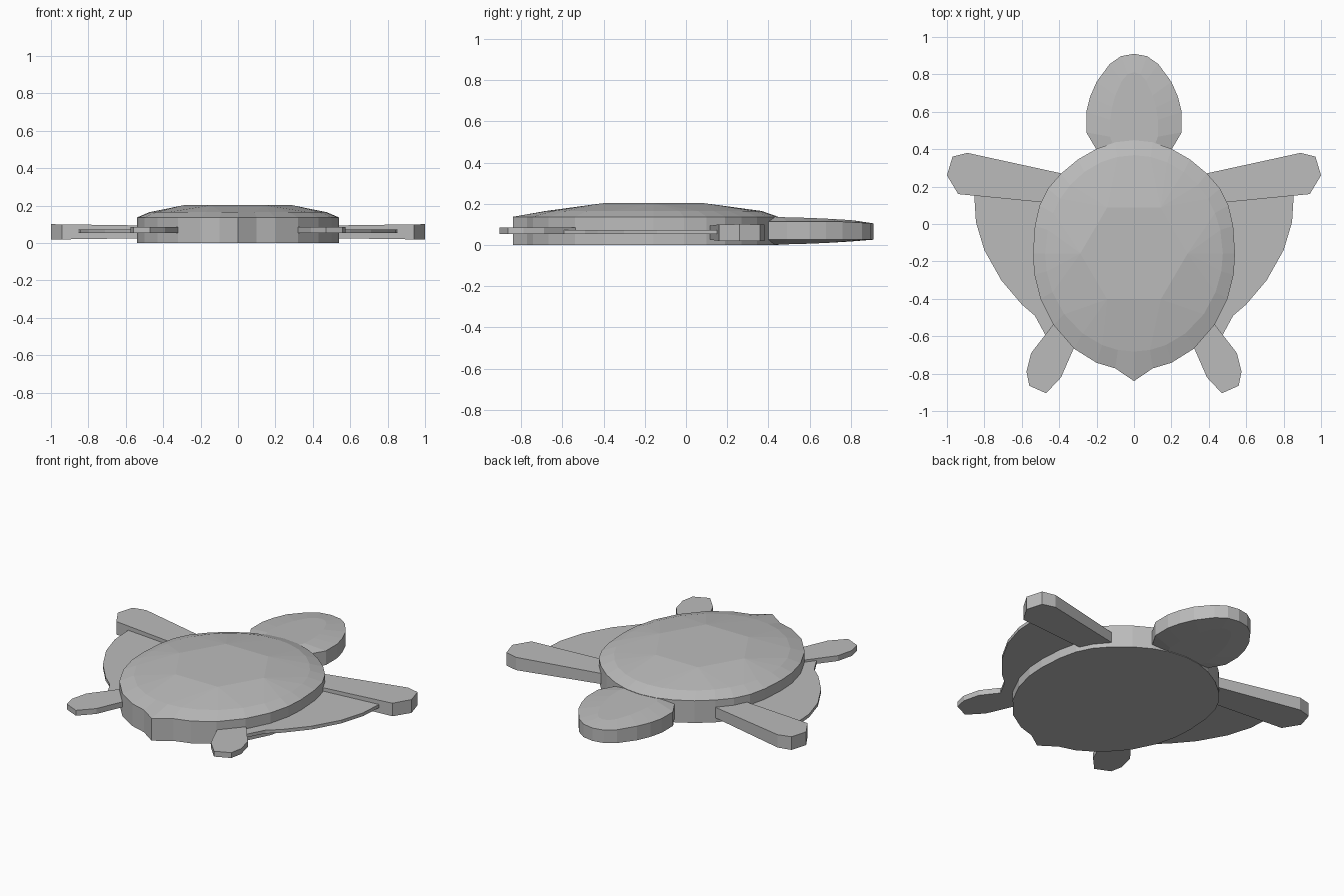
import bpy, bmesh, math

if "Cube" in bpy.data.objects:
    bpy.data.objects.remove(bpy.data.objects["Cube"])

grey = bpy.data.materials.new("light grey")
grey.diffuse_color = (0.5, 0.5, 0.5, 1)
grey.use_nodes = True
grey.node_tree.nodes["Principled BSDF"].inputs["Base Color"].default_value = grey.diffuse_color


def loft(name, rings, mirror=False):
    """Stack closed rings of points, cap both ends, flat shaded."""
    bm = bmesh.new()
    rows = [[bm.verts.new(p) for p in r] for r in rings]
    n = len(rows[0])
    for a, b in zip(rows, rows[1:]):
        for i in range(n):
            j = (i + 1) % n
            bm.faces.new((a[i], a[j], b[j], b[i]))
    bm.faces.new(rows[0][::-1])
    bm.faces.new(rows[-1])
    bmesh.ops.remove_doubles(bm, verts=bm.verts, dist=0.0005)
    bmesh.ops.recalc_face_normals(bm, faces=bm.faces)
    me = bpy.data.meshes.new(name)
    bm.to_mesh(me)
    bm.free()
    me.materials.append(grey)
    ob = bpy.data.objects.new(name, me)
    bpy.context.collection.objects.link(ob)
    if mirror:
        ob.modifiers.new("mirror", 'MIRROR').use_bisect_axis[0] = False
    return ob


def both_sides(half):
    """Complete a right-hand outline with its mirror image."""
    return half + [(-x, y) for x, y in half[-2:0:-1]]


def slab(name, outline, z0, z1, mirror=True):
    return loft(name, [[(x, y, z) for x, y in outline] for z in (z0, z1)], mirror)


# shell: upright rim with pointed tail, sloping band, hexagonal top
CY = -0.157
rim = both_sides([(0, -0.84), (0.1, -0.772), (0.2, -0.742), (0.32, -0.667),
                  (0.43, -0.54), (0.5, -0.4), (0.533, -0.27), (0.54, -0.157),
                  (0.53, -0.01), (0.505, 0.1), (0.46, 0.19), (0.39, 0.27),
                  (0.3, 0.345), (0.2, 0.402), (0.1, 0.437), (0, 0.448)])
band, top = [], []
for x, y in rim:
    a = math.atan2((y - CY) / 0.61, x / 0.54)
    band.append((0.475 * math.cos(a), CY + 0.525 * math.sin(a), 0.165))
    c = round(a / (math.pi / 3) + 1e-4) * math.pi / 3
    top.append((0.287 * math.cos(c), CY + 0.283 * math.sin(c), 0.203))
loft("shell", [[(x, y, 0) for x, y in rim],
               [(x, y, 0.137) for x, y in rim], band, top])

# head: rounded snout, slightly crowned above and below
head = both_sides([(0, 0.36), (0.19, 0.36), (0.205, 0.405), (0.255, 0.49),
                   (0.255, 0.6), (0.235, 0.68), (0.2, 0.76), (0.13, 0.855),
                   (0.07, 0.897), (0, 0.91)])


def crown(z_back, z_front):
    pts = []
    for x, y in head:
        yy = 0.36 + (y - 0.36) * 0.82
        t = (yy - 0.36) / 0.45
        pts.append((x * 0.5, yy, z_back + (z_front - z_back) * t * t))
    return pts


loft("head", [crown(0.002, 0.018),
              [(x, y, 0.026) for x, y in head],
              [(x, y, 0.113 - 0.008 * max(0, (y - 0.76) / 0.15)) for x, y in head],
              crown(0.136, 0.12)])

# front flippers: thick paddles, a little deeper at the tip
flipper = [(0.34, 0.26), (0.89, 0.38), (0.97, 0.36), (1.0, 0.26), (0.94, 0.16), (0.43, 0.11)]
loft("front_flippers",
     [[(x, y, 0.06 + s * (0.032 + 0.009 * (x - 0.35) / 0.65)) for x, y in flipper]
      for s in (-1, 1)], True)

# side webs: thin skirts behind the flippers
slab("side_webs", [(0.42, 0.16), (0.855, 0.17), (0.845, 0.01), (0.8, -0.14), (0.71, -0.3),
                   (0.6, -0.43), (0.53, -0.49), (0.47, -0.6), (0.38, -0.58)], 0.053, 0.073)

# rear feet
slab("rear_feet", [(0.38, -0.48), (0.43, -0.535), (0.55, -0.69), (0.575, -0.79), (0.56, -0.865),
                   (0.47, -0.905), (0.39, -0.82), (0.32, -0.66), (0.29, -0.58)], 0.053, 0.086)
